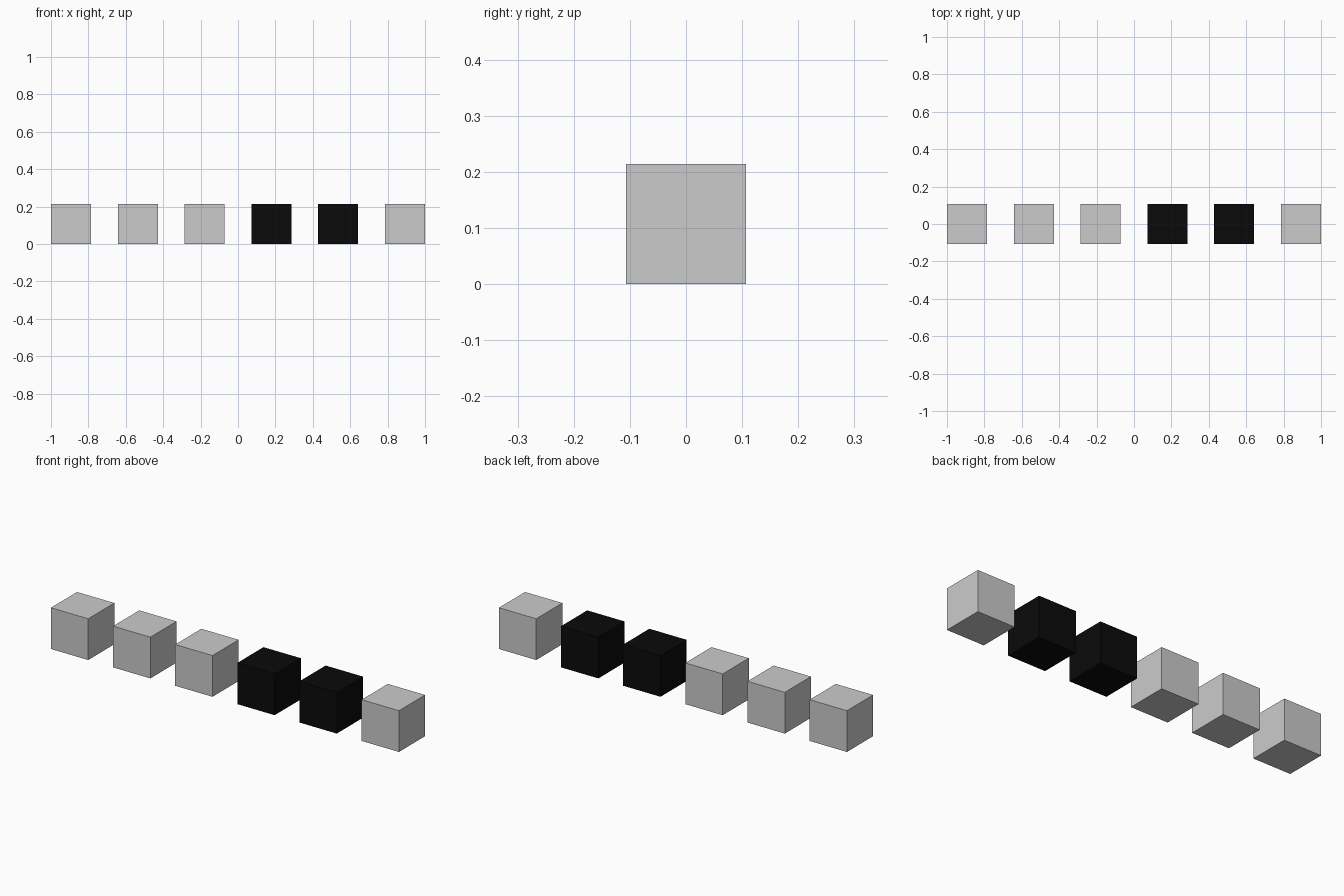
import bpy

if "Cube" in bpy.data.objects:
    bpy.data.objects.remove(bpy.data.objects["Cube"])

SIZE = 3 / 14      # cube edge
PITCH = 5 / 14     # centre-to-centre spacing
COUNT = 6
BLACK_CUBES = {3, 4}

black = bpy.data.materials.new("black")
black.diffuse_color = (0.003, 0.003, 0.003, 1)
black.use_nodes = True
black.node_tree.nodes["Principled BSDF"].inputs["Base Color"].default_value = black.diffuse_color

# Row of equal cubes along x, two of them black
for i in range(COUNT):
    x = (i - (COUNT - 1) / 2) * PITCH
    bpy.ops.mesh.primitive_cube_add(size=SIZE, location=(x, 0, SIZE / 2))
    cube = bpy.context.object
    cube.name = f"{'black' if i in BLACK_CUBES else 'grey'}_cube_{i + 1}"
    if i in BLACK_CUBES:
        cube.data.materials.append(black)
